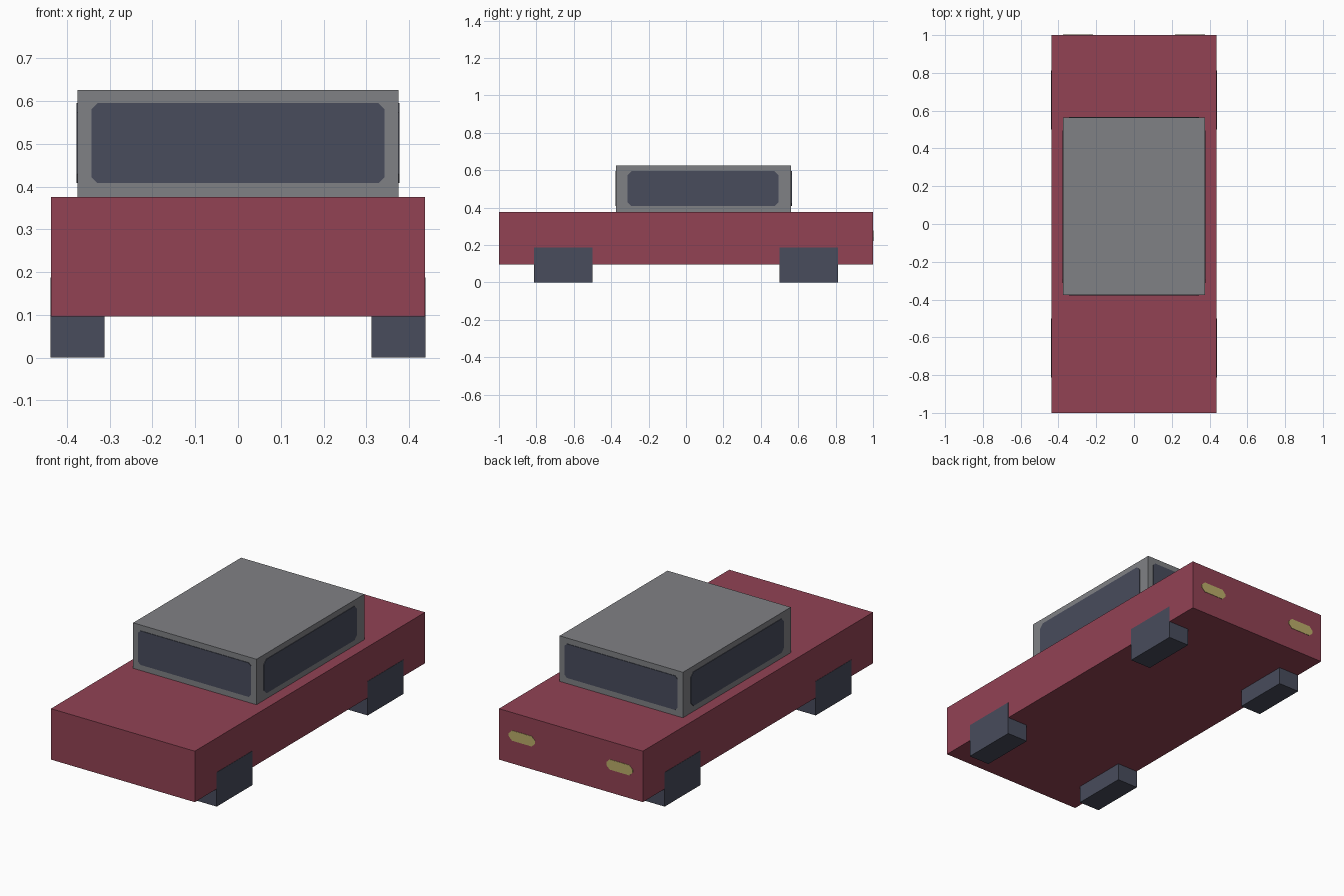
import bpy, bmesh
from mathutils import Matrix, Vector

if "Cube" in bpy.data.objects:
    bpy.data.objects.remove(bpy.data.objects["Cube"])


def paint(name, rgb):
    m = bpy.data.materials.new(name)
    lin = [((c / 255 + 0.055) / 1.055) ** 2.4 for c in rgb]
    m.diffuse_color = (*lin, 1)
    m.use_nodes = True
    m.node_tree.nodes["Principled BSDF"].inputs["Base Color"].default_value = m.diffuse_color
    return m


RED = paint("dark red", (146, 66, 84))
GREY = paint("roof grey", (128, 129, 133))
DARK = paint("dark slate", (72, 76, 92))
YELLOW = paint("lamp yellow", (188, 173, 106))


def finish(name, bm, mat):
    bmesh.ops.recalc_face_normals(bm, faces=bm.faces)
    me = bpy.data.meshes.new(name)
    bm.to_mesh(me)
    bm.free()
    me.materials.append(mat)
    ob = bpy.data.objects.new(name, me)
    bpy.context.collection.objects.link(ob)
    return ob


def box(name, lo, hi, mat):
    lo, hi = Vector(lo), Vector(hi)
    bm = bmesh.new()
    m = Matrix.Translation((lo + hi) / 2) @ Matrix.Diagonal((*(hi - lo), 1))
    bmesh.ops.create_cube(bm, size=1, matrix=m)
    return finish(name, bm, mat)


def plate(name, axis, at, u, v, cut, mat, thick=0.003):
    """Thin plate with clipped corners, facing outward along x or y at `at`."""
    (u0, u1), (v0, v1) = u, v
    pts = [(u0 + cut, v0), (u1 - cut, v0), (u1, v0 + cut), (u1, v1 - cut),
           (u1 - cut, v1), (u0 + cut, v1), (u0, v1 - cut), (u0, v0 + cut)]
    place = (lambda a, b: (at, a, b)) if axis == "x" else (lambda a, b: (a, at, b))
    bm = bmesh.new()
    face = bm.faces.new([bm.verts.new(place(a, b)) for a, b in pts])
    out = thick if at > 0 else -thick
    ext = bmesh.ops.extrude_face_region(bm, geom=[face])["geom"]
    bmesh.ops.translate(bm, verts=[g for g in ext if isinstance(g, bmesh.types.BMVert)],
                        vec=(out, 0, 0) if axis == "x" else (0, out, 0))
    return finish(name, bm, mat)


# Body and cabin
box("body", (-0.4375, -1, 0.096), (0.4375, 1, 0.376), RED)
box("cabin", (-0.375, -0.375, 0.376), (0.375, 0.5625, 0.626), GREY)

# Windows
glass_z = (0.408, 0.595)
plate("windscreen", "y", -0.375, (-0.343, 0.343), glass_z, 0.014, DARK)
plate("rear_window", "y", 0.5625, (-0.343, 0.343), glass_z, 0.014, DARK)

for side, s in (("left", -1), ("right", 1)):
    plate(side + "_window", "x", s * 0.375, (-0.313, 0.495), glass_z, 0.022, DARK)
    # Block wheels, a hair proud of the body sides
    for end, y in (("front", -0.656), ("rear", 0.656)):
        a, b = sorted((s * 0.3125, s * 0.439))
        box(f"{end}_{side}_wheel", (a, y - 0.156, 0), (b, y + 0.156, 0.1875), DARK)
    # Rear lamps
    a, b = sorted((s * 0.217, s * 0.377))
    plate(side + "_lamp", "y", 1.0, (a, b), (0.222, 0.278), 0.02, YELLOW, 0.002)
